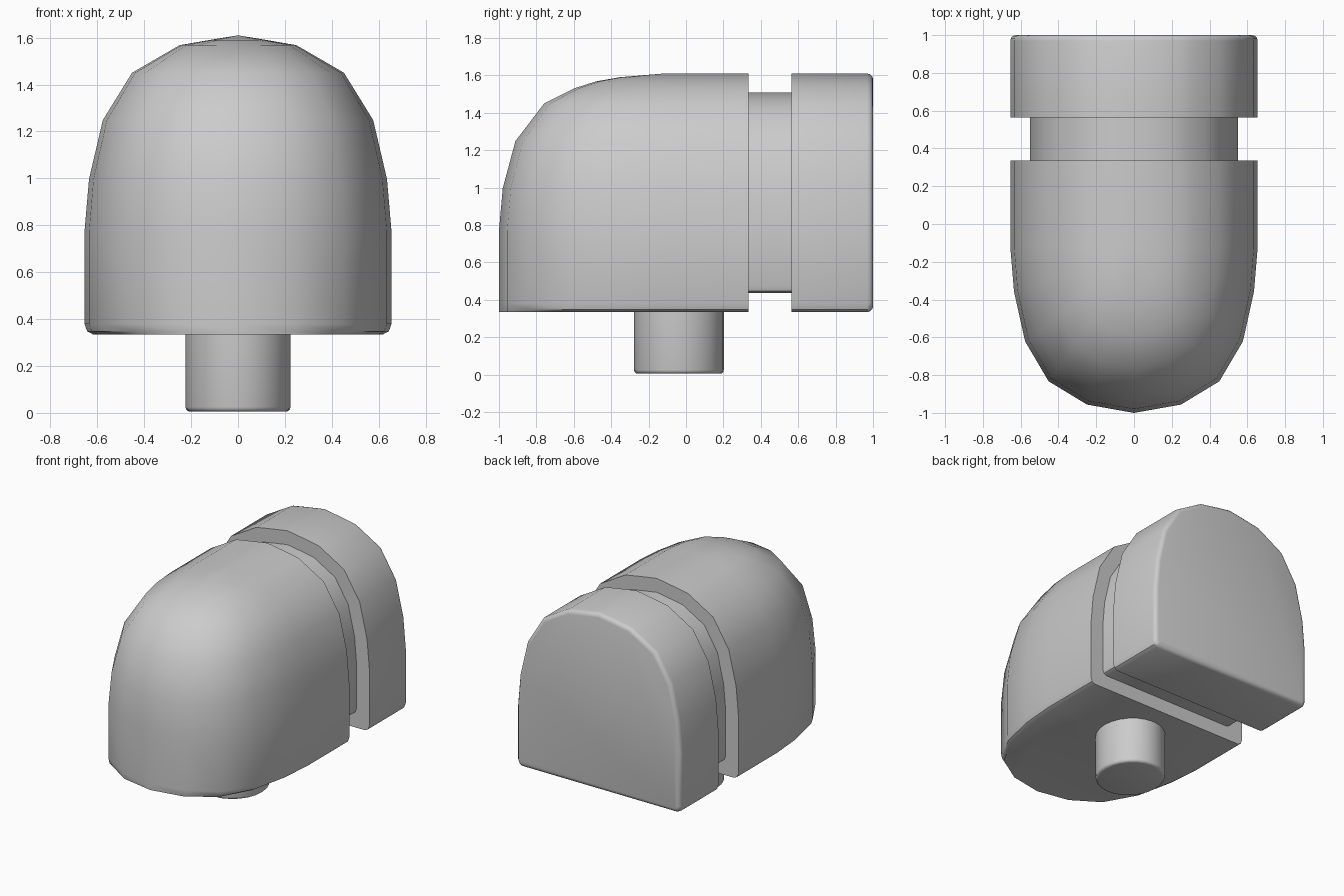
import bpy, bmesh, math
from mathutils import Vector

if "Cube" in bpy.data.objects:
    bpy.data.objects.remove(bpy.data.objects["Cube"])

W, SPRING, RISE, DEPTH, ARC_Y = 0.655, 0.77, 0.84, 0.88, -0.12

# height, width fraction, forward fraction: rounded bottom, wall, then dome
RINGS = [(0.335, 0.945, 1), (0.348, 0.982, 1), (0.38, 1, 1)]
RINGS += [(SPRING + RISE * h, w, d) for h, w, d in [
    (0, 1, 1), (0.27, 0.97, 0.977), (0.57, 0.88, 0.90), (0.81, 0.69, 0.725),
    (0.905, 0.48, 0.545), (0.95, 0.38, 0.41), (0.976, 0.19, 0.27), (1, 0, 0)]]
# quarter of the plan curve: sideways, forward
QUARTER = [(1, 0), (0.97, 0.27), (0.88, 0.57), (0.69, 0.81), (0.38, 0.95)]
PLAN = QUARTER + [(0, 1)] + [(-x, y) for x, y in reversed(QUARTER)]


def finish(bm, name):
    bmesh.ops.remove_doubles(bm, verts=bm.verts, dist=1e-5)
    bmesh.ops.recalc_face_normals(bm, faces=bm.faces)
    mesh = bpy.data.meshes.new(name)
    bm.to_mesh(mesh)
    bm.free()
    ob = bpy.data.objects.new(name, mesh)
    bpy.context.collection.objects.link(ob)
    bpy.ops.object.select_all(action='DESELECT')
    ob.select_set(True)
    bpy.context.view_layer.objects.active = ob
    bpy.ops.object.shade_smooth_by_angle(angle=math.radians(35))
    return ob


def arch_block(name, y0, y1, scale=1.0, bevel=0.0):
    """Extruded arch section, optionally with a rounded rear rim."""
    bm = bmesh.new()
    mid = 0.9725
    half = [(W * w * scale, mid + (z - mid) * scale) for z, w, d in RINGS]
    pts = half + [(-x, z) for x, z in reversed(half[:-1])]
    front = bm.faces.new([bm.verts.new((x, y0, z)) for x, z in pts])
    res = bmesh.ops.extrude_face_region(bm, geom=[front], use_keep_orig=True)
    bmesh.ops.translate(bm, vec=(0, y1 - y0, 0),
                        verts=[g for g in res['geom'] if isinstance(g, bmesh.types.BMVert)])
    bmesh.ops.recalc_face_normals(bm, faces=bm.faces)
    if bevel:
        rim = [e for e in bm.edges if all(v.co.y > y1 - 1e-4 for v in e.verts)]
        bmesh.ops.bevel(bm, geom=rim, offset=bevel, segments=3, profile=0.5, affect='EDGES')
    return finish(bm, name)


# domed front body: stacked plan outlines closing along the ridge
bm = bmesh.new()
back = 0.335
loops = []
for z, w, d in RINGS:
    row = [(W * w, back, z)]
    row += [(W * w * px, ARC_Y - DEPTH * d * py, z) for px, py in PLAN]
    row += [(-W * w, back, z)]
    loops.append([bm.verts.new(p) for p in row])
for a, b in zip(loops, loops[1:]):
    for i in range(len(a) - 1):
        bm.faces.new((a[i], a[i + 1], b[i + 1], b[i]))
bm.faces.new(loops[0])
bm.faces.new([r[0] for r in loops] + [r[-1] for r in reversed(loops[:-1])])
finish(bm, "domed_front_body")

# recessed neck and rear cap
arch_block("recessed_neck", 0.32, 0.58, scale=0.842)
arch_block("rear_cap", 0.565, 1.0, bevel=0.03)

# mounting peg underneath, with a rounded lower rim
bm = bmesh.new()
bmesh.ops.create_cone(bm, cap_ends=True, segments=24, radius1=1, radius2=1, depth=0.36)
for v in bm.verts:
    v.co = Vector((v.co.x * 0.224, v.co.y * 0.24 - 0.038, v.co.z + 0.185))
rim = [e for e in bm.edges if all(v.co.z < 0.1 for v in e.verts)]
bmesh.ops.bevel(bm, geom=rim, offset=0.02, segments=3, profile=0.5, affect='EDGES')
finish(bm, "mounting_peg")
